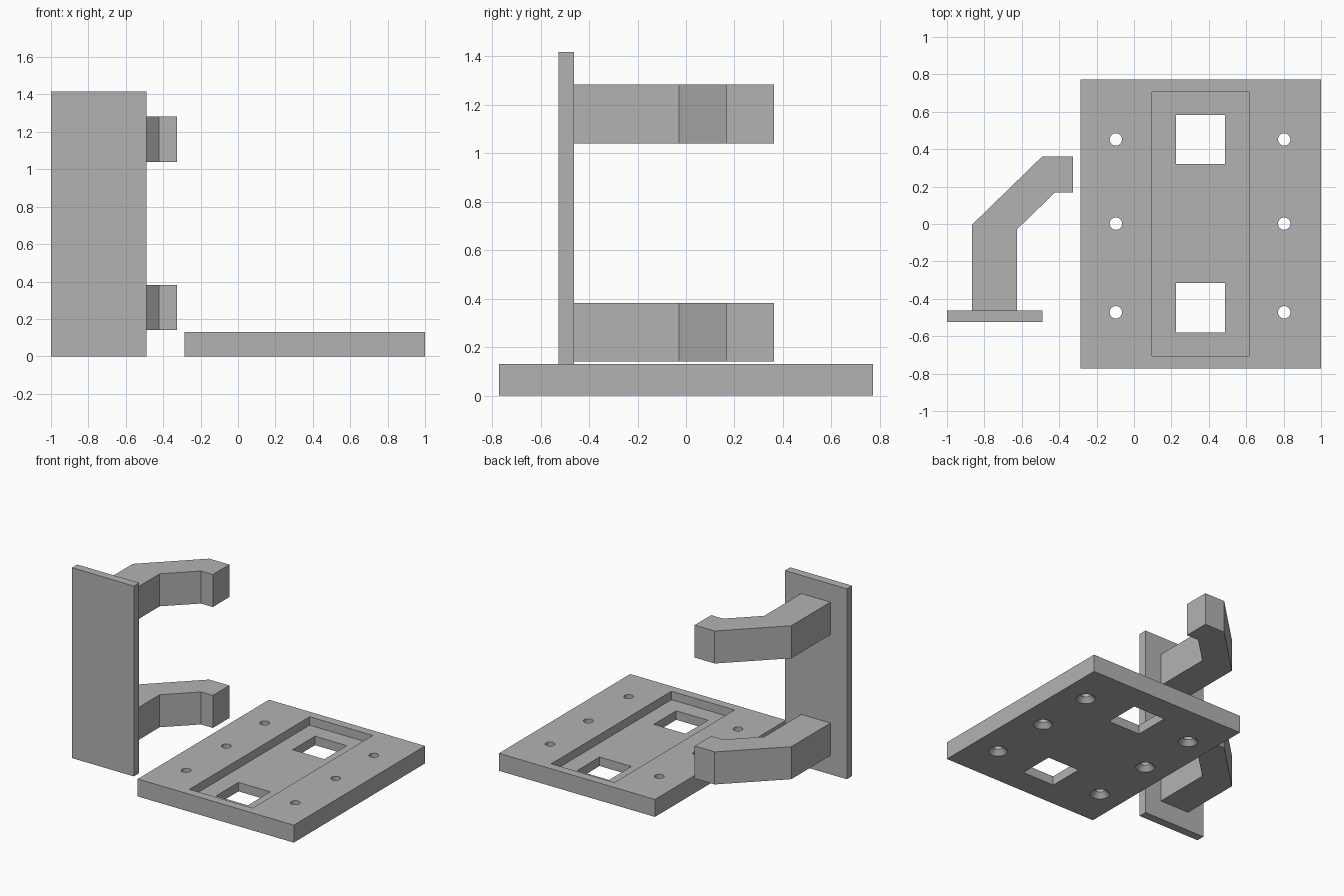
import bpy
import bmesh
from math import cos, sin, pi, radians

if "Cube" in bpy.data.objects:
    bpy.data.objects.remove(bpy.data.objects["Cube"], do_unlink=True)

GREY = (0.45, 0.45, 0.45, 1)
grey = bpy.data.materials.new("plain grey")
grey.use_nodes = True
grey.diffuse_color = GREY
grey.node_tree.nodes["Principled BSDF"].inputs["Base Color"].default_value = GREY


def loft(name, rings):
    """Solid through a stack of matching rings of points, capped at both ends."""
    bm = bmesh.new()
    rows = [[bm.verts.new(p) for p in ring] for ring in rings]
    n = len(rows[0])
    for low, high in zip(rows, rows[1:]):
        for i in range(n):
            j = (i + 1) % n
            bm.faces.new((low[i], low[j], high[j], high[i]))
    bm.faces.new(rows[0][::-1])
    bm.faces.new(rows[-1])
    bmesh.ops.recalc_face_normals(bm, faces=bm.faces[:])
    mesh = bpy.data.meshes.new(name)
    bm.to_mesh(mesh)
    bm.free()
    mesh.materials.append(grey)
    obj = bpy.data.objects.new(name, mesh)
    bpy.context.collection.objects.link(obj)
    return obj


def prism(name, outline, z0, z1):
    return loft(name, [[(x, y, z) for x, y in outline] for z in (z0, z1)])


def box(name, x0, x1, y0, y1, z0, z1):
    return prism(name, [(x0, y0), (x1, y0), (x1, y1), (x0, y1)], z0, z1)


def screw_hole(x, y):
    """Cutter: a straight bore that flares into a countersink underneath."""
    angles = [2 * pi * i / 32 for i in range(32)]
    return loft("hole_cutter", [
        [(x + r * cos(a), y + r * sin(a), z) for a in angles]
        for z, r in ((-0.01, 0.074), (0.035, 0.033), (0.2, 0.033))])


def activate(obj):
    bpy.ops.object.select_all(action='DESELECT')
    obj.select_set(True)
    bpy.context.view_layer.objects.active = obj


def cut(target, cutter):
    cutter.hide_render = True
    activate(target)
    mod = target.modifiers.new("cut", 'BOOLEAN')
    mod.operation = 'DIFFERENCE'
    mod.solver = 'EXACT'
    mod.object = cutter
    bpy.ops.object.modifier_apply(modifier=mod.name)
    bpy.data.objects.remove(cutter, do_unlink=True)


# Base plate with a long pocket, two square openings and six screw holes
base = box("base_plate", -0.285, 1.0, -0.772, 0.772, 0, 0.13)
cut(base, box("pocket_cutter", 0.095, 0.615, -0.707, 0.707, 0.067, 0.2))
for y in (-0.448, 0.452):
    cut(base, box("opening_cutter", 0.225, 0.487, y - 0.132, y + 0.132, -0.1, 0.2))
for x in (-0.097, 0.803):
    for y in (-0.472, 0.002, 0.452):
        cut(base, screw_hole(x, y))
activate(base)
bpy.ops.object.shade_smooth_by_angle(angle=radians(30))

# Upright panel
box("upright_panel", -1.0, -0.49, -0.525, -0.463, 0, 1.417)

# Two bent arms on the back of the panel
arm = [(-0.865, -0.463), (-0.625, -0.463), (-0.625, -0.028), (-0.423, 0.168),
       (-0.325, 0.168), (-0.325, 0.362), (-0.49, 0.362), (-0.865, -0.003)]
for name, z in (("lower_arm", 0.14), ("upper_arm", 1.04)):
    prism(name, arm, z, z + 0.242)
